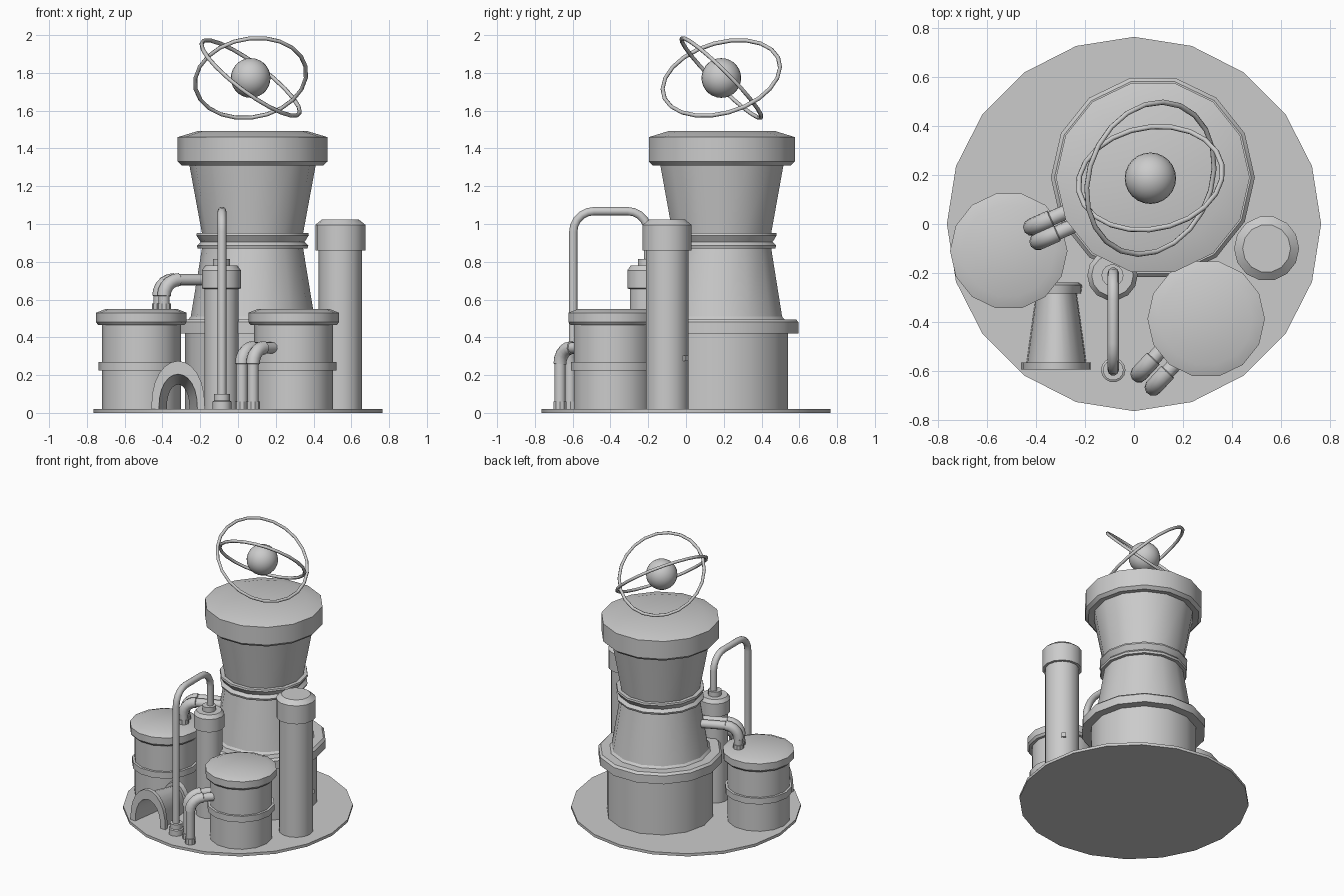
import bpy, bmesh, math
from mathutils import Vector

if "Cube" in bpy.data.objects:
    bpy.data.objects.remove(bpy.data.objects["Cube"])


def finish(name, bm, angle=30):
    bmesh.ops.recalc_face_normals(bm, faces=bm.faces)
    me = bpy.data.meshes.new(name)
    bm.to_mesh(me)
    bm.free()
    ob = bpy.data.objects.new(name, me)
    bpy.context.collection.objects.link(ob)
    smooth(ob, angle)
    return ob


def smooth(ob, angle=30):
    bpy.ops.object.select_all(action='DESELECT')
    ob.select_set(True)
    bpy.context.view_layer.objects.active = ob
    bpy.ops.object.shade_smooth_by_angle(angle=math.radians(angle))


def loft(name, loops, close=False):
    """Skin a list of equal-length point loops; cap the ends or join them."""
    bm = bmesh.new()
    rows = [[bm.verts.new(p) for p in lp] for lp in loops]
    n = len(rows[0])
    pairs = list(zip(rows, rows[1:]))
    if close:
        pairs.append((rows[-1], rows[0]))
    for a, b in pairs:
        for i in range(n):
            j = (i + 1) % n
            bm.faces.new((a[i], a[j], b[j], b[i]))
    if not close:
        bm.faces.new(rows[0][::-1])
        bm.faces.new(rows[-1])
    return finish(name, bm)


def lathe(name, x, y, profile, n=14):
    return loft(name, [[(x + r * math.cos(math.tau * i / n),
                         y + r * math.sin(math.tau * i / n), z)
                        for i in range(n)] for r, z in profile])


def pipe(name, pts, r, bend, bend_scale=1.0):
    """Round pipe along a path with rounded corners and thicker elbows."""
    pts = [Vector(p) for p in pts]
    path = [(pts[0], 1)]
    for a, b, c in zip(pts, pts[1:], pts[2:]):
        u, v = (a - b).normalized() * bend, (c - b).normalized() * bend
        if bend_scale > 1:
            path.append((b + u * 1.02, 1))
        for k in range(6):
            t = k / 5 * math.pi / 2
            path.append((b + u * (1 - math.sin(t)) + v * (1 - math.cos(t)), bend_scale))
        if bend_scale > 1:
            path.append((b + v * 1.02, 1))
    path.append((pts[-1], 1))
    cu = bpy.data.curves.new(name, 'CURVE')
    cu.dimensions = '3D'
    cu.bevel_depth, cu.bevel_resolution, cu.use_fill_caps = r, 3, True
    sp = cu.splines.new('POLY')
    sp.points.add(len(path) - 1)
    for p, (co, s) in zip(sp.points, path):
        p.co, p.radius = (*co, 1), s
    ob = bpy.data.objects.new(name, cu)
    bpy.context.collection.objects.link(ob)
    bpy.ops.object.select_all(action='DESELECT')
    ob.select_set(True)
    bpy.context.view_layer.objects.active = ob
    bpy.ops.object.convert(target='MESH')
    smooth(bpy.context.view_layer.objects.active, 50)


# Ground plate
lathe("base_plate", 0, 0, [(.765, 0), (.765, .02)], 20)

# Main tower: drum, waisted body, neck band and wide cap
lathe("tower", .077, .19, [
    (.358, .02), (.358, .42), (.417, .42), (.417, .48), (.402, .495), (.34, .495),
    (.327, .51), (.268, .87), (.29, .87), (.295, .885), (.275, .905), (.298, .94),
    (.295, .952), (.268, .952), (.335, 1.315), (.375, 1.31), (.396, 1.33),
    (.396, 1.46), (.29, 1.492)])

# Floating ball with two tilted rings
centre = Vector((.067, .187, 1.773))
bpy.ops.mesh.primitive_uv_sphere_add(segments=24, ring_count=14, radius=.105, location=centre)
bpy.context.object.name = "floating_ball"
smooth(bpy.context.object, 40)
for name, R, axis in (("ring_a", .297, (-.13, .70, .70)), ("ring_b", .32, (.58, -.236, .78))):
    bpy.ops.mesh.primitive_torus_add(
        major_segments=22, minor_segments=6, major_radius=R, minor_radius=.011,
        location=centre, rotation=Vector(axis).to_track_quat('Z', 'Y').to_euler())
    bpy.context.object.name = name
    smooth(bpy.context.object, 65)

# Two lidded storage tanks
for name, x, y in (("left_tank", -.512, -.11), ("right_tank", .295, -.388)):
    lathe(name, x, y, [
        (.209, .02), (.209, .225), (.226, .225), (.226, .27), (.209, .27), (.209, .465),
        (.228, .465), (.24, .48), (.24, .53), (.19, .55)])

# Tall column and short column
lathe("tall_column", .542, -.1, [
    (.115, .02), (.115, .86), (.133, .86), (.133, .995), (.098, 1.023)])
bpy.ops.mesh.primitive_cube_add(size=.03, location=(.605, -.008, .29), rotation=(0, 0, .9))
bpy.context.object.name = "column_stub"
lathe("short_column", -.088, -.21, [
    (.09, .02), (.09, .655), (.103, .66), (.103, .755), (.085, .78),
    (.045, .78), (.045, .815), (.025, .815)])

# Thin pipe looping from the short column to the ground
pipe("loop_pipe", [(-.085, -.2, .77), (-.085, -.2, 1.068), (-.085, -.597, 1.068),
                   (-.085, -.597, .02)], .023, .11)
lathe("loop_pipe_collar", -.085, -.597, [
    (.05, .02), (.05, .06), (.042, .065), (.042, .1), (.023, .1)])


# Paired elbow pipes: foot point, travel direction, spacing, heights
def pipe_pair(name, foot, direction, half_gap, z0, z1, length):
    d = Vector((*direction, 0)).normalized()
    side = Vector((d.y, -d.x, 0))
    for i, s in enumerate((-1, 1)):
        f = Vector((*foot, 0)) + side * s * half_gap
        up = Vector((0, 0, 1))
        top = f + up * z1
        pipe(f"{name}_{i}", [f + up * z0, top, top + d * length], .03, .085, 1.2)
        lathe(f"{name}_foot_{i}", f.x, f.y, [(.036, z0), (.036, z0 + .04), (.03, z0 + .04)], 10)


pipe_pair("right_pipe", (.05, -.64), (.68, .73), .04, .02, .345, .2)
pipe_pair("left_pipe", (-.405, -.042), (.9, .4), .032, .54, .705, .27)


# Arched entrance tunnel, hollow, tapering towards the tower
def arch(y, w, h, n=12):
    return [(-.317 + w * math.cos(math.pi * i / n), y, .02 + h * math.sin(math.pi * i / n) ** .85)
            for i in range(n + 1)]


loft("arch_tunnel", [
    arch(y, w, h) for y, w, h in (
        (-.595, .102, .185), (-.595, .142, .255), (-.567, .142, .255), (-.567, .122, .225),
        (-.285, .083, .165), (-.285, .1, .19), (-.25, .105, .195), (-.24, .09, .175),
        (-.24, .06, .13))] + [arch(-.3, .06, .13)], close=True)
